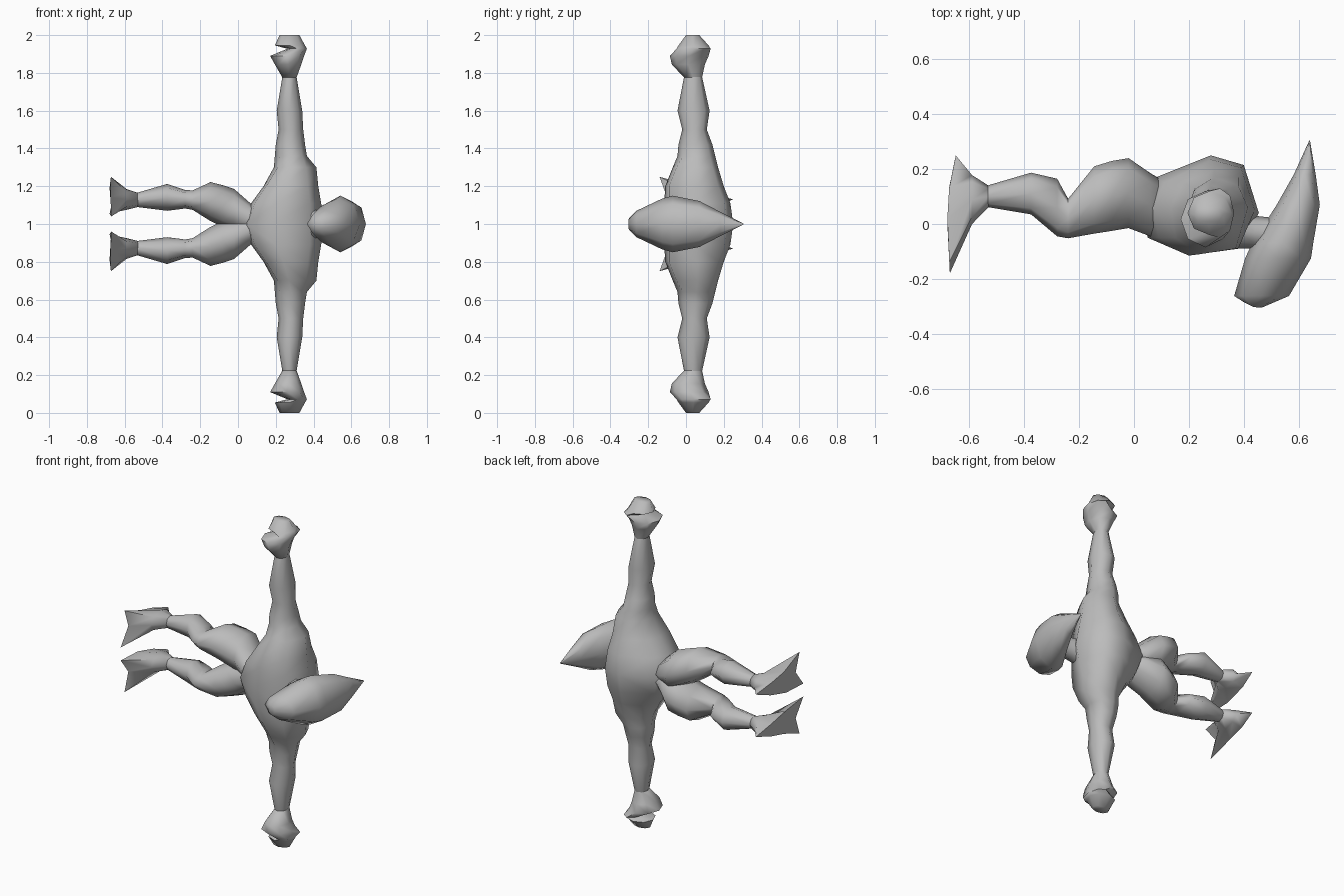
import bpy, bmesh, math

N = 8
skin = bpy.data.materials.new("plain grey")
skin.diffuse_color = (0.5, 0.5, 0.5, 1)


def oval(a0, a1, b0, b1):
    """Eight points round an oval filling the given ranges."""
    return [((a0 + a1) / 2 + (a1 - a0) / 2 * math.cos(k * math.tau / N),
             (b0 + b1) / 2 + (b1 - b0) / 2 * math.sin(k * math.tau / N)) for k in range(N)]


def loft(name, axis, sections, mirror=True, cap_start=True):
    """Skin rings along an axis; z is measured from the mid plane at z = 1."""
    bm = bmesh.new()
    rings = []
    for pos, ring in sections:
        pts = []
        for a, b in ring:
            p = [a, b]
            p.insert(axis, pos(a, b) if callable(pos) else pos)
            pts.append(bm.verts.new(p))
        rings.append(pts)
    for r, s in zip(rings, rings[1:]):
        for k in range(N):
            j = (k + 1) % N
            bm.faces.new((r[k], r[j], s[j], s[k]))
    if cap_start:
        bm.faces.new(rings[0][::-1])
    bm.faces.new(rings[-1])
    bmesh.ops.remove_doubles(bm, verts=bm.verts, dist=0.0005)
    bmesh.ops.recalc_face_normals(bm, faces=bm.faces)
    # an open half shell must still face outward
    if not cap_start and bm.calc_volume(signed=True) < 0:
        bmesh.ops.reverse_faces(bm, faces=bm.faces)
    me = bpy.data.meshes.new(name)
    bm.to_mesh(me)
    bm.free()
    ob = bpy.data.objects.new(name, me)
    bpy.context.collection.objects.link(ob)
    ob.location.z = 1
    me.materials.append(skin)
    if mirror:
        m = ob.modifiers.new("mirror", 'MIRROR')
        m.use_axis = (False, False, True)
    bpy.ops.object.select_all(action='DESELECT')
    ob.select_set(True)
    bpy.context.view_layer.objects.active = ob
    bpy.ops.object.shade_smooth_by_angle(angle=math.radians(65))
    return ob


# torso running out through the shoulder to the wrist, rings given as (x, y)
loft("torso_and_arms", 2, [
    (0.0, [(.455, .04), (.40, .215), (.28, .25), (.08, .17),
           (.02, .08), (.05, -.05), (.19, -.11), (.38, -.09)]),
    (0.11, [(.44, .05), (.39, .205), (.28, .235), (.11, .15),
            (.07, .06), (.09, -.05), (.20, -.115), (.38, -.09)]),
    (0.20, [(.425, .06), (.38, .17), (.29, .20), (.18, .15),
            (.135, .06), (.15, -.05), (.24, -.11), (.37, -.09)]),
    (0.30, [(.415, .06), (.38, .14), (.29, .17), (.22, .13),
            (.19, .05), (.21, -.03), (.27, -.07), (.36, -.05)]),
    (0.36, oval(.195, .365, -.045, .155)),
    (0.42, oval(.20, .355, -.04, .14)),
    (0.50, oval(.215, .345, -.02, .11)),
    (0.60, oval(.205, .34, -.045, .125)),
    (0.78, oval(.235, .31, -.01, .085)),
], cap_start=False)

# clenched hands with a notch between thumb and fingers
loft("hands", 2, [
    (0.775, oval(.235, .31, -.01, .085)),
    (0.845, oval(.195, .335, -.075, .10)),
    (0.89, oval(.17, .35, -.085, .12)),
    (0.928, oval(.262, .365, -.05, .13)),
    (0.945, oval(.195, .355, -.04, .12)),
    (1.0, oval(.22, .325, .0, .07)),
])

# legs from hip to ankle, rings given as (y, z)
loft("legs", 0, [
    (0.12, oval(-.04, .15, -.04, .06)),
    (0.06, oval(-.045, .185, -.05, .115)),
    (-0.02, oval(-.015, .24, -.04, .185)),
    (-0.08, oval(-.025, .23, -.015, .205)),
    (-0.145, oval(-.035, .21, .015, .222)),
    (-0.24, oval(-.052, .092, .075, .178)),
    (-0.28, oval(-.045, .165, .082, .18)),
    (-0.375, oval(.035, .187, .07, .212)),
    (-0.535, oval(.062, .14, .09, .165)),
])

# splayed feet: heel, outer toe, inner toe round the sole
loft("feet", 0, [
    (-0.53, oval(.062, .14, .09, .165)),
    (-0.59, oval(.0, .178, .075, .185)),
    (lambda y, z: -0.68 + 0.4 * max(0, y - .06) ** 1.55 + 0.05 * max(0, -y),
     [(.25, .13), (.13, .165), (.02, .19), (-.14, .25),
      (-.10, .14), (-.18, .04), (.0, .055), (.14, .09)]),
])

# neck, rings given as (y, z)
loft("neck", 0, [
    (0.36, oval(-.09, .07, -.09, .09)),
    (0.44, oval(-.09, .03, -.065, .065)),
    (0.53, oval(-.10, .02, -.06, .06)),
], mirror=False)

# swept back head, rings given as (x, z)
loft("head", 1, [
    (lambda x, z: -.305 + max(0, .44 - x) * .5, oval(.40, .465, -.03, .03)),
    (-0.262, oval(.365, .565, -.07, .07)),
    (-0.125, oval(.405, .645, -.135, .135)),
    (-0.07, oval(.43, .653, -.15, .15)),
    (0.07, oval(.52, .677, -.122, .122)),
    (0.18, oval(.582, .662, -.065, .065)),
    (0.305, oval(.639, .641, -.003, .003)),
], mirror=False)
